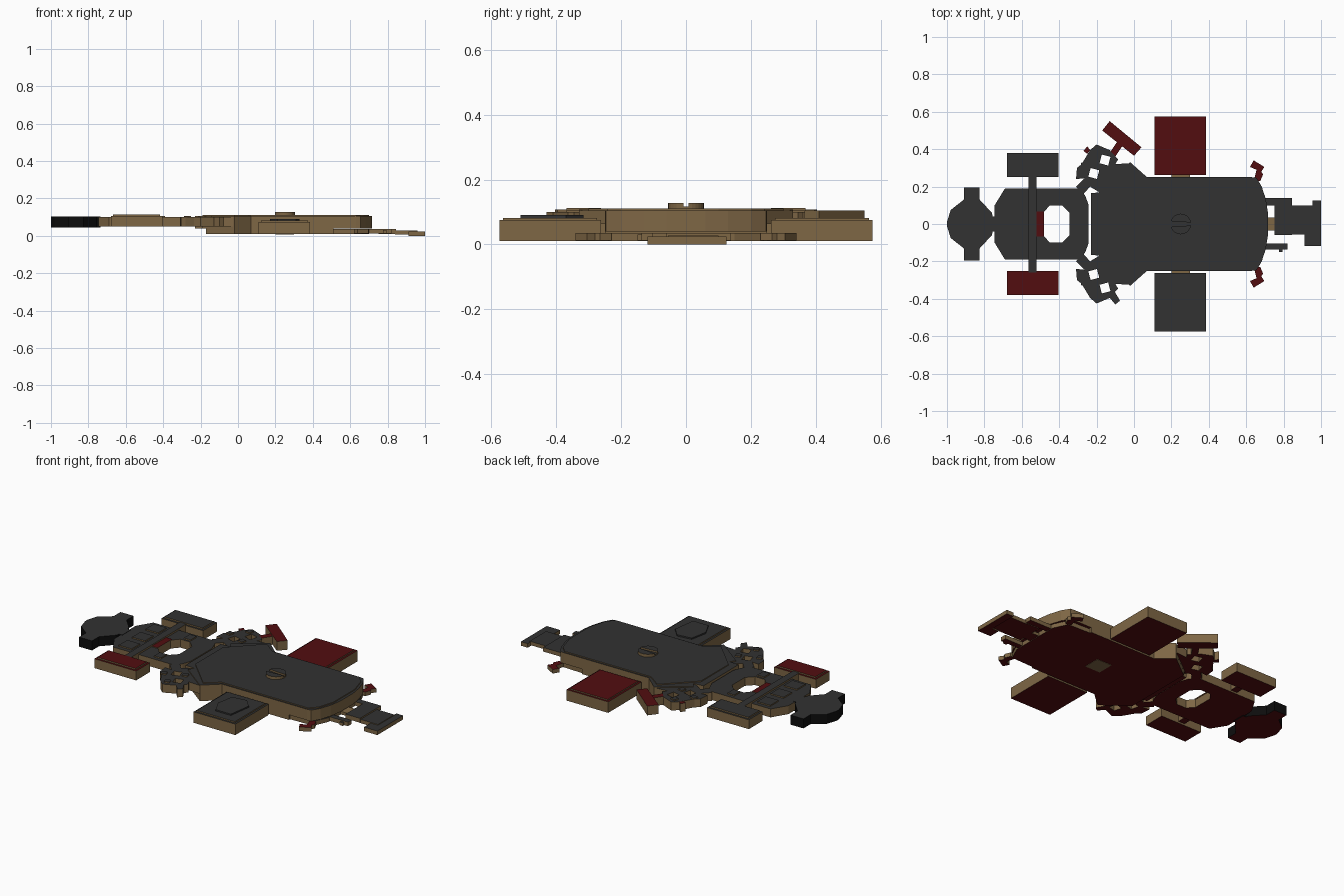
import bpy, math
from mathutils import Matrix

if "Cube" in bpy.data.objects:
    bpy.data.objects.remove(bpy.data.objects["Cube"])

def mat(name, r, g, b):
    m = bpy.data.materials.new(name)
    m.diffuse_color = (r, g, b, 1)
    m.use_nodes = True
    m.node_tree.nodes["Principled BSDF"].inputs["Base Color"].default_value = m.diffuse_color
    return m

GREY = mat("dark_grey", .032, .032, .032)
RED = mat("dark_red", .085, .004, .005)
BROWN = mat("card_brown", .21, .135, .06)
BLACK = mat("black", .004, .004, .004)

def slab(name, loops, z0, z1, top=GREY, side=BROWN, bottom=RED):
    """Extrude outline (plus optional hole outlines) and colour faces by direction."""
    cu = bpy.data.curves.new(name, 'CURVE')
    cu.dimensions, cu.fill_mode, cu.extrude = '2D', 'BOTH', (z1 - z0) / 2
    for pts in loops:
        sp = cu.splines.new('POLY')
        sp.points.add(len(pts) - 1)
        for p, (x, y) in zip(sp.points, pts):
            p.co = (x, y, 0, 1)
        sp.use_cyclic_u = True
    tmp = bpy.data.objects.new(name + "_curve", cu)
    bpy.context.collection.objects.link(tmp)
    dg = bpy.context.evaluated_depsgraph_get()
    me = bpy.data.meshes.new_from_object(tmp.evaluated_get(dg))
    bpy.data.objects.remove(tmp)
    me.transform(Matrix.Translation((0, 0, (z0 + z1) / 2)))
    me.materials.clear()
    for m in (top, side, bottom):
        me.materials.append(m)
    zm = (z0 + z1) / 2
    for f in me.polygons:
        f.use_smooth = False
        f.material_index = 1 if abs(f.normal.z) < .5 else (0 if f.center.z > zm else 2)
    ob = bpy.data.objects.new(name, me)
    bpy.context.collection.objects.link(ob)
    return ob

def rect(x0, x1, y0, y1):
    return [(x0, y0), (x1, y0), (x1, y1), (x0, y1)]

def flip(pts):
    return [(x, -y) for x, y in pts]

def sym(half):
    """Close a half outline (y >= 0) by mirroring it over the x axis."""
    return half + flip(half[::-1])

def diamond(x, y, r=.034):
    return [(x + r * math.cos(a), y + r * math.sin(a))
            for a in (math.radians(30 + 90 * i) for i in range(4))]

# main hull: lower block with wings, and the longer deck on top of it
wing = [(-.23, .165), (-.17, .17), (-.19, .2), (-.02, .33), (.07, .25)]
slab("lower_hull", [sym([(-.17, .17), (-.17, .215), (-.02, .33), (.07, .25), (.51, .25)])], .01, .05)
slab("deck", [sym(wing + [(.63, .25), (.655, .247), (.683, .2), (.705, .13), (.716, .06)])], .04, .105)
slab("deck_cover", [sym([(-.19, .13), (-.02, .3), (.06, .24), (.63, .242), (.67, .2), (.7, .1)])], .105, .11)
slab("belly_panel", [rect(.2, .3, -.05, .05)], .008, .011, bottom=BROWN)

# slotted screw head made of two half discs on a base
def half_disc(s):
    return [(.25 + .055 * math.cos(math.radians(a)), s * .055 * math.sin(math.radians(a)))
            for a in range(8, 173, 12)]
slab("screw_base", [half_disc(1) + half_disc(-1)[::-1]], .105, .117)
for n, s in (("left", 1), ("right", -1)):
    slab("screw_half_" + n, [half_disc(s)], .117, .127)

# side boxes with lids and bridges to the hull
for n, s, c in (("left", 1, RED), ("right", -1, GREY)):
    f = flip if s < 0 else list
    slab("side_box_" + n, [f(rect(.11, .385, .262, .575))], .01, .075, top=c)
    slab("side_box_lid_" + n, [f(rect(.122, .373, .274, .563))], .075, .082, top=c)
    slab("side_box_bridge_" + n, [f(rect(.2, .3, .24, .27))], .02, .065, top=BROWN)
slab("side_box_badge", [[(.19, -.325), (.28, -.315), (.33, -.37), (.31, -.51),
                         (.21, -.51), (.17, -.43)]], .082, .09, side=GREY)

# rear clusters with diamond holes on both sides
cluster = [(-.17, .16), (-.235, .2), (-.27, .16), (-.31, .2), (-.265, .245), (-.31, .24),
           (-.305, .3), (-.28, .32), (-.235, .395), (-.2, .425), (-.13, .395), (-.085, .345),
           (-.1, .32), (-.02, .325), (-.08, .22)]
holes = [diamond(-.155, .342), (diamond(-.215, .27))]
studs = [(-.195, .385), (-.27, .31), (-.16, .265)]
for n, f in (("left", list), ("right", flip)):
    slab("cluster_" + n, [f(cluster)] + [f(h) for h in holes], .05, .1)
    for i, (x, y) in enumerate(studs):
        slab(f"cluster_stud_{n}_{i}", [f(diamond(x, y, .022))], .1, .107)
slab("cluster_finger", [[(-.15, -.37), (-.1, -.43), (-.075, -.41), (-.11, -.35)]], .05, .1)
slab("cluster_hook", [[(-.27, .39), (-.25, .415), (-.235, .395), (-.25, .375)]], .05, .1, top=RED)

# single red foot on its stem
slab("foot", [[(-.13, .55), (.04, .41), (0, .365), (-.17, .5)]], .05, .105, top=RED)
slab("foot_stem", [[(-.09, .44), (-.06, .42), (-.1, .36), (-.13, .38)]], .05, .1, top=RED)

# rear cabin with an octagonal opening
cabin = sym([(-.745, .1), (-.69, .19), (-.295, .19), (-.26, .15), (-.242, .1)])
opening = sym([(-.485, .06), (-.45, .1), (-.385, .1), (-.345, .06)])
slab("cabin", [cabin, opening], .05, .1)
for i, y in enumerate((-.125, 0, .125)):
    slab(f"cabin_hatch_{i}", [rect(-.67, -.585, y - .04, y + .04)], .1, .107)
for i, y in enumerate((-.14, .14)):
    slab(f"cabin_stud_{i}", [rect(-.435, -.39, y - .028, y + .028)], .1, .107)
slab("cabin_red_strip", [rect(-.52, -.482, -.068, .068)], .098, .104, top=RED)

# crossbar with a pod at each end
slab("crossbar", [rect(-.565, -.522, -.26, .26)], .06, .11)
for n, f, c in (("left", list, GREY), ("right", flip, RED)):
    slab("pod_" + n, [f(rect(-.68, -.405, .25, .38))], .05, .105, top=c)
    slab("pod_lid_" + n, [f(rect(-.668, -.393 - .024, .262, .368))], .105, .113, top=c)

# black tail block
slab("tail", [sym([(-1, .01), (-.98, .075), (-.91, .13), (-.91, .195), (-.825, .195),
                   (-.825, .13), (-.76, .06), (-.755, .04), (-.735, .04)])],
     .045, .102, side=BLACK)

# front claws and the low base plate under the deck
claw = [(.64, .23), (.655, .29), (.62, .305), (.64, .34), (.697, .305), (.68, .28), (.69, .265), (.675, .23)]
for n, f in (("left", list), ("right", flip)):
    slab("front_claw_" + n, [f(claw)], .012, .036, top=RED)
slab("nose_base", [sym([(.51, .24), (.66, .235), (.7, .15)])], .01, .035)

# nose: stub, arms and stepped end plates
slab("nose_stub", [rect(.69, .755, -.035, .035)], .012, .03, top=BROWN)
slab("nose_arm_left", [rect(.69, .845, .1, .138)], .012, .036)
slab("nose_arm_right", [rect(.69, .82, -.137, -.103)], .012, .036)
slab("nose_arm_tip", [rect(.775, .795, -.15, -.13)], .012, .03)
slab("nose_block", [rect(.75, .845, -.06, .1)], .01, .036)
slab("nose_plate", [rect(.84, .96, -.055, .1)], .006, .028)
slab("nose_end", [[(.955, .125), (1, .125), (1, -.118), (.912, -.118), (.912, -.05), (.955, -.05)]], 0, .024)
